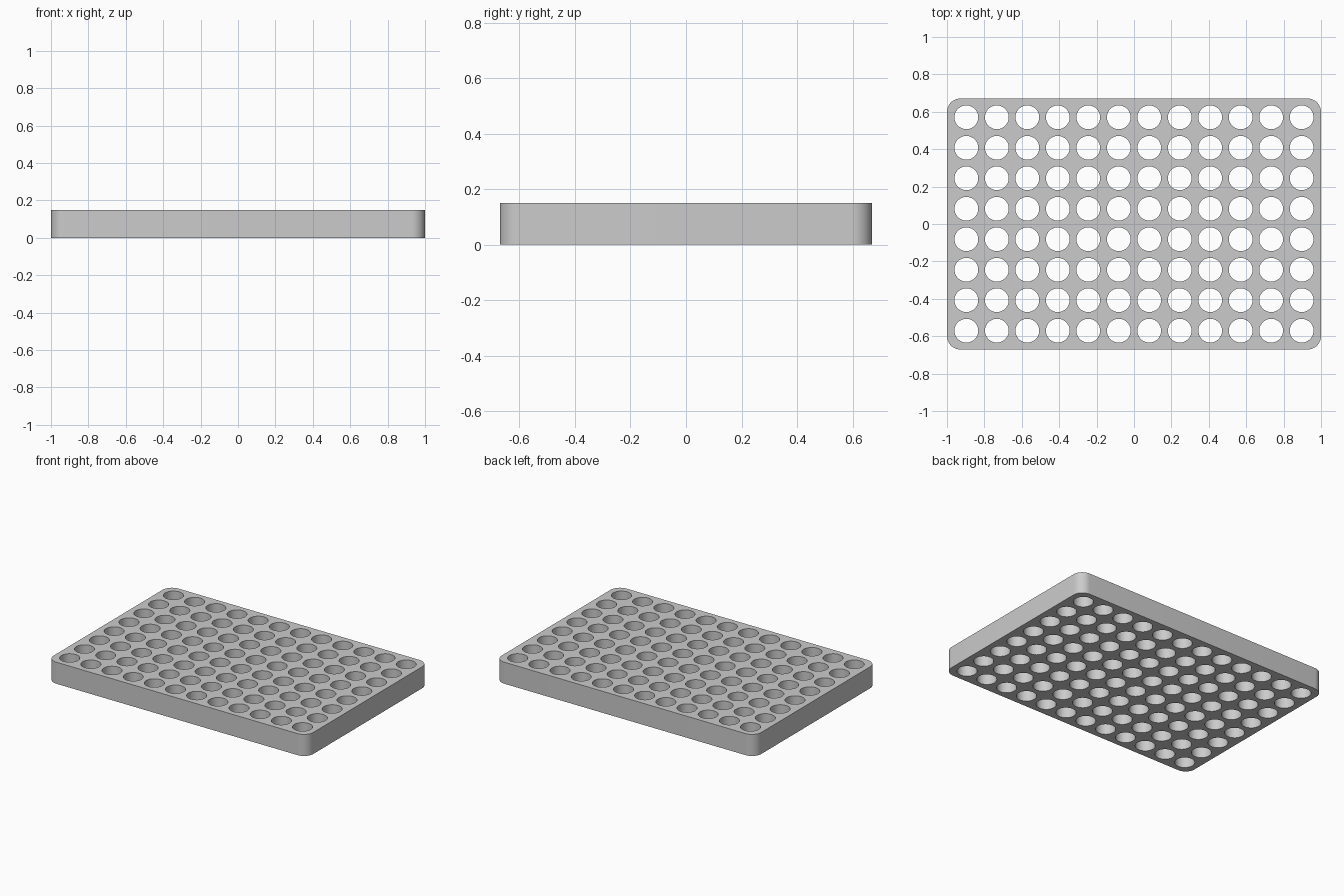
import bpy
import bmesh
from math import cos, sin, pi

cube = bpy.data.objects.get("Cube")
if cube:
    bpy.data.objects.remove(cube, do_unlink=True)

HALF_X, HALF_Y, HEIGHT = 1.0, 0.671, 0.15
CORNER = 0.072
COLUMNS, ROWS, PITCH = 12, 8, 0.163
HOLE_RADIUS, HOLE_SIDES, CORNER_STEPS = 0.0634, 48, 12

grey = bpy.data.materials.new("light grey")
grey.use_nodes = True
colour = (0.6, 0.6, 0.6, 1)
grey.diffuse_color = colour
grey.node_tree.nodes["Principled BSDF"].inputs["Base Color"].default_value = colour


def arc(cx, cy, radius, start, sweep, steps):
    angles = [start + sweep * i / steps for i in range(steps + 1)]
    return [(cx + radius * cos(a), cy + radius * sin(a)) for a in angles]


def add_loop(curve, points):
    spline = curve.splines.new("POLY")
    spline.points.add(len(points) - 1)
    for point, (x, y) in zip(spline.points, points):
        point.co = (x, y, 0, 1)
    spline.use_cyclic_u = True


# Flat filled profile, extruded to the plate thickness
profile = bpy.data.curves.new("well_plate", "CURVE")
profile.dimensions = "2D"
profile.fill_mode = "BOTH"
profile.extrude = HEIGHT / 2

# Rounded rectangular outline
outline = []
for quarter, (sx, sy) in enumerate([(1, 1), (-1, 1), (-1, -1), (1, -1)]):
    outline += arc(sx * (HALF_X - CORNER), sy * (HALF_Y - CORNER),
                   CORNER, quarter * pi / 2, pi / 2, CORNER_STEPS)
add_loop(profile, outline)

# Grid of round through holes
for col in range(COLUMNS):
    for row in range(ROWS):
        x = (col - (COLUMNS - 1) / 2) * PITCH
        y = (row - (ROWS - 1) / 2) * PITCH
        add_loop(profile, arc(x, y, HOLE_RADIUS, 0, 2 * pi, HOLE_SIDES)[:-1])

plate = bpy.data.objects.new("well_plate", profile)
bpy.context.collection.objects.link(plate)
plate.location.z = HEIGHT / 2

# Convert to a welded mesh with crisp rims and smooth walls
bpy.ops.object.select_all(action="DESELECT")
plate.select_set(True)
bpy.context.view_layer.objects.active = plate
bpy.ops.object.convert(target="MESH")
plate = bpy.context.object
bm = bmesh.new()
bm.from_mesh(plate.data)
bmesh.ops.remove_doubles(bm, verts=bm.verts, dist=0.0001)
bmesh.ops.recalc_face_normals(bm, faces=bm.faces)
bm.to_mesh(plate.data)
bm.free()
plate.data.materials.clear()
plate.data.materials.append(grey)
bpy.ops.object.shade_smooth_by_angle()
